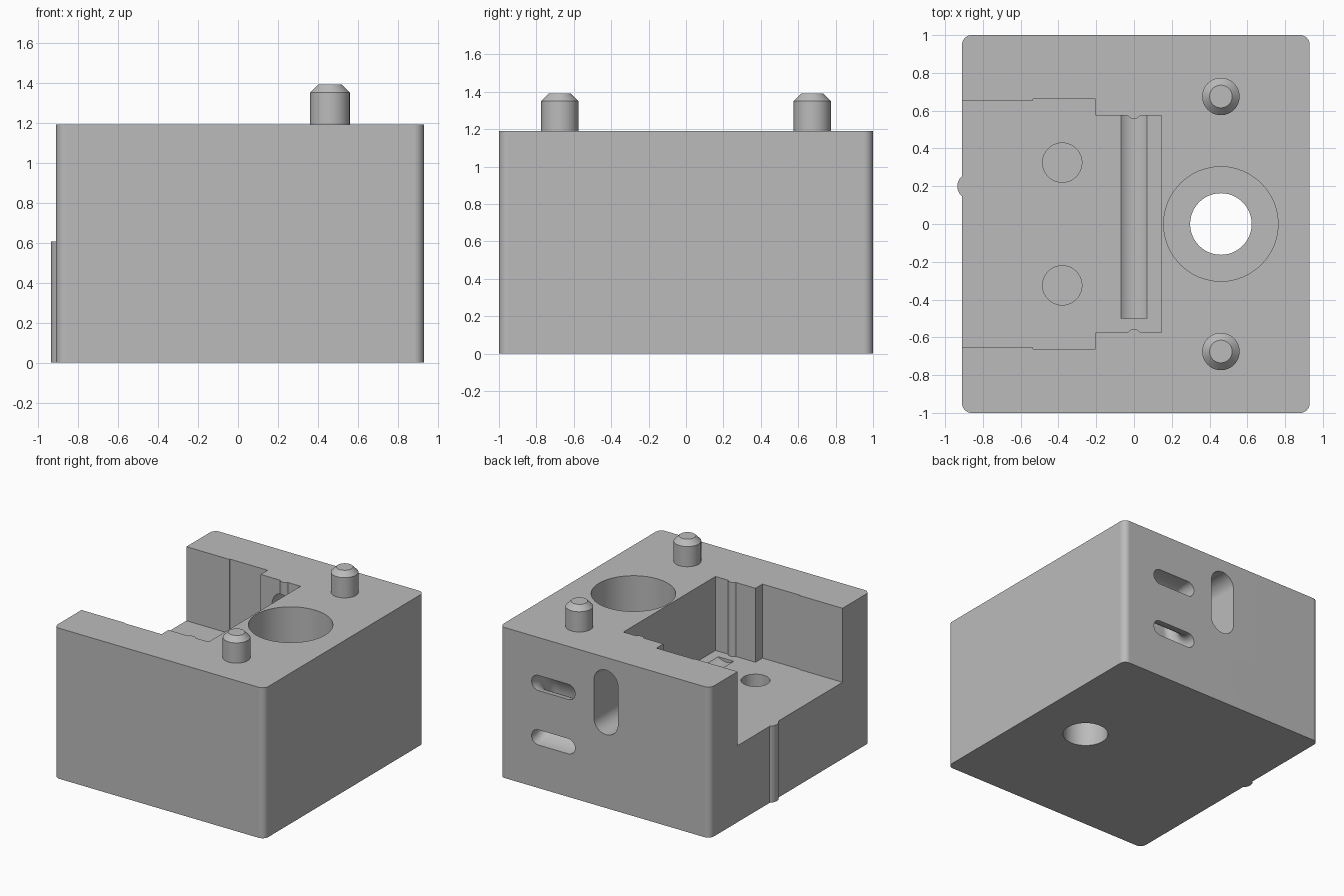
import bpy, bmesh
from math import sin, cos, radians, pi
from mathutils import Matrix

cube = bpy.data.objects.get("Cube")
if cube:
    bpy.data.objects.remove(cube, do_unlink=True)

grey = bpy.data.materials.new("plain grey")
grey.use_nodes = True
grey.diffuse_color = (0.5, 0.5, 0.5, 1)
grey.node_tree.nodes["Principled BSDF"].inputs["Base Color"].default_value = (0.5, 0.5, 0.5, 1)

HEIGHT, FLOOR = 1.19, 0.605
HOLE_X, PIN_Y = 0.46, 0.675


def arc(cx, cy, r, start, end, steps=10):
    """Points on a circular arc, angles in degrees."""
    angles = [radians(start + (end - start) * i / steps) for i in range(steps + 1)]
    return [(cx + r * cos(a), cy + r * sin(a)) for a in angles]


def circle(cx, cy, r, steps=64):
    return arc(cx, cy, r, 0, 360, steps)[:-1]


def finish(name, bm):
    bmesh.ops.remove_doubles(bm, verts=bm.verts, dist=1e-5)
    bmesh.ops.recalc_face_normals(bm, faces=bm.faces)
    mesh = bpy.data.meshes.new(name)
    bm.to_mesh(mesh)
    bm.free()
    mesh.materials.append(grey)
    obj = bpy.data.objects.new(name, mesh)
    bpy.context.collection.objects.link(obj)
    return obj


def prism(name, outline, low, high, along_y=False):
    """Extrude an outline up z, or backwards along y."""
    bm = bmesh.new()
    face = bm.faces.new([bm.verts.new((x, y, low)) for x, y in outline])
    new = bmesh.ops.extrude_face_region(bm, geom=[face])["geom"]
    top = [v for v in new if isinstance(v, bmesh.types.BMVert)]
    bmesh.ops.translate(bm, verts=top, vec=(0, 0, high - low))
    if along_y:
        bmesh.ops.transform(bm, matrix=Matrix.Rotation(pi / 2, 4, "X"), verts=bm.verts)
    return finish(name, bm)


def lathe(name, profile, x, y):
    """Turn a radius and height profile around a vertical axis."""
    bm = bmesh.new()
    verts = [bm.verts.new((r, 0, z)) for r, z in profile]
    edges = [bm.edges.new(pair) for pair in zip(verts, verts[1:])]
    bmesh.ops.spin(bm, geom=verts + edges, cent=(0, 0, 0), axis=(0, 0, 1),
                   angle=2 * pi, steps=48, use_duplicate=False)
    bmesh.ops.translate(bm, verts=bm.verts, vec=(x, y, 0))
    return finish(name, bm)


def smooth(obj):
    bpy.ops.object.select_all(action="DESELECT")
    obj.select_set(True)
    bpy.context.view_layer.objects.active = obj
    bpy.ops.object.shade_smooth_by_angle(angle=radians(30))
    mod = obj.modifiers.new("even shading", "WEIGHTED_NORMAL")
    mod.keep_sharp = True


# Block with rounded corners and a half round rib on its open side
R = 0.05
outline = (arc(0.93 - R, 1 - R, R, 0, 90) + arc(-0.91 + R, 1 - R, R, 90, 180)
           + arc(-0.863, 0.2, 0.072, 131, 229, 14)
           + arc(-0.91 + R, -1 + R, R, 180, 270) + arc(0.93 - R, -1 + R, R, 270, 360))
body = prism("block", outline, 0, HEIGHT)

# Stepped pocket, with a small locating rib on each side wall
half = [(-1.2, 0.655), (-0.535, 0.655), (-0.535, 0.662), (-0.205, 0.662), (-0.205, 0.575)]
half += arc(0, 0.597, 0.04, 213, 327, 10) + [(0.145, 0.575)]
pocket = half + [(x, -y) for x, y in reversed(half)]
cutters = [prism("pocket_cutter", pocket, FLOOR, 1.5)]

# Blind holes in the pocket floor
for y in (-0.325, 0.325):
    cutters.append(prism("floor_hole_cutter", circle(-0.38, y, 0.104), 0.25, 0.8))

# Stepped through hole
cutters.append(lathe("stepped_hole_cutter",
                     [(0, -0.2), (0.163, -0.2), (0.163, 0.5), (0.303, 0.5), (0.303, 1.4), (0, 1.4)],
                     HOLE_X, 0))

# Upright slot running from the back face across the pocket floor
r = 0.105
slot = arc(0, 1.09 - r, r, 0, 180, 24) + arc(0, 0.58 + r, r, 180, 360, 24)
cutters.append(prism("upright_slot_cutter", slot, -1.1, 0.5, along_y=True))

# Curved tie channel joining the two level slots on the back face
r, reach = 0.06, 0.13
section = arc(HOLE_X + reach, 0.83, r, -90, 90, 16) + arc(HOLE_X - reach, 0.83, r, 90, 270, 16)
bm = bmesh.new()
ring = [bm.verts.new((x, 1, z)) for x, z in section]
loop = [bm.edges.new((a, b)) for a, b in zip(ring, ring[1:] + ring[:1])]
bmesh.ops.spin(bm, geom=ring + loop, cent=(0, 1, 0.615), axis=(1, 0, 0),
               angle=2 * pi, steps=48, use_duplicate=False)
cutters.append(finish("tie_channel_cutter", bm))

# Cut everything out of the block
bpy.context.view_layer.objects.active = body
for cutter in cutters:
    cutter.hide_render = True
    mod = body.modifiers.new("cut", "BOOLEAN")
    mod.operation, mod.solver, mod.object = "DIFFERENCE", "EXACT", cutter
    bpy.ops.object.modifier_apply(modifier=mod.name)
for cutter in cutters:
    bpy.data.objects.remove(cutter, do_unlink=True)
smooth(body)

# Chamfered locating pins
pin = [(0, HEIGHT - 0.03), (0.099, HEIGHT - 0.03), (0.099, 1.35), (0.06, 1.39), (0, 1.39)]
for name, y in (("front_pin", -PIN_Y), ("back_pin", PIN_Y)):
    smooth(lathe(name, pin, HOLE_X, y))
